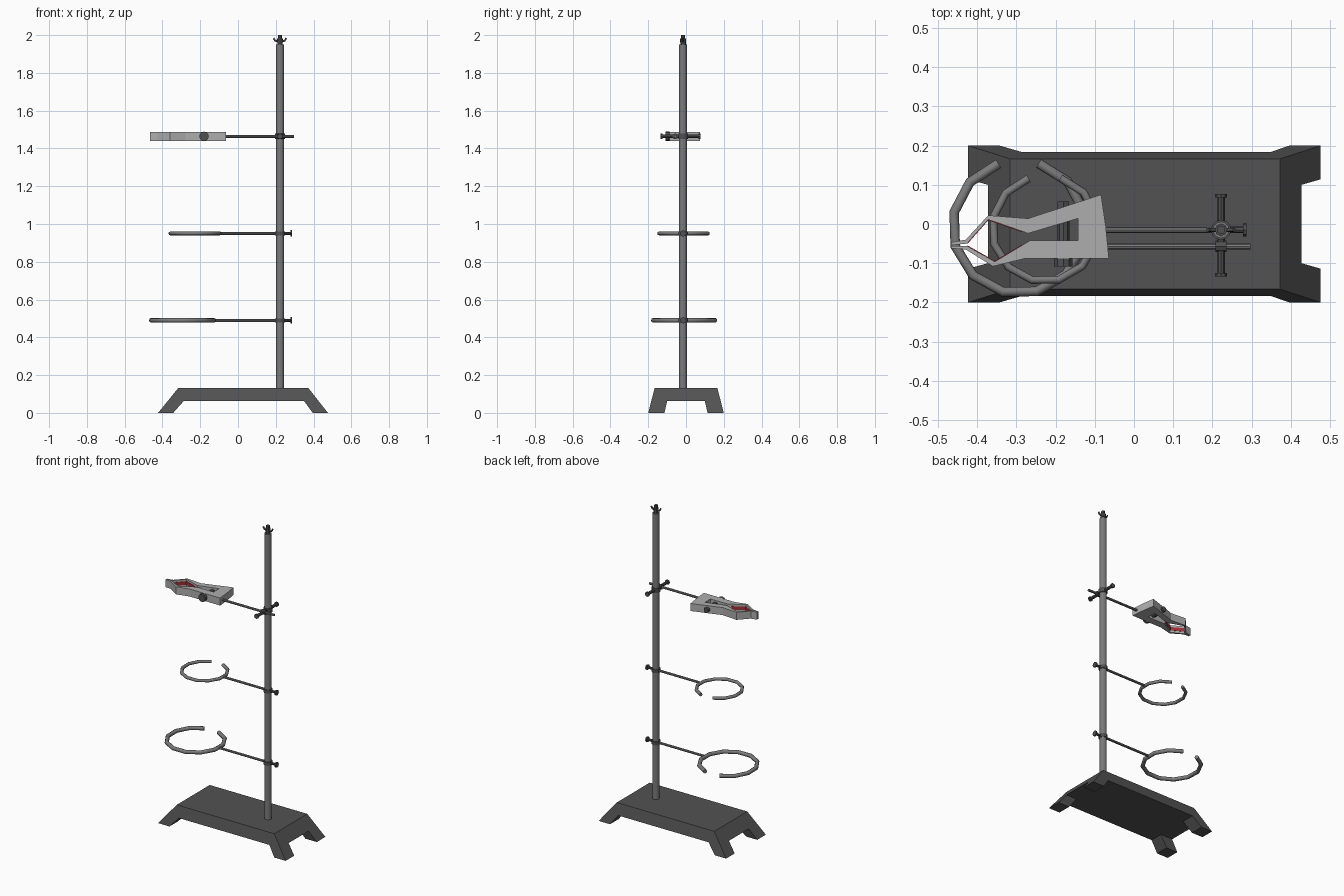
import bpy, bmesh
from math import radians, cos, sin
from mathutils import Vector

if "Cube" in bpy.data.objects:
    bpy.data.objects.remove(bpy.data.objects["Cube"])

PX, PY = 0.222, -0.015      # pole axis


def colour(name, r, g, b):
    m = bpy.data.materials.new(name)
    m.diffuse_color = (r, g, b, 1)
    m.use_nodes = True
    m.node_tree.nodes["Principled BSDF"].inputs["Base Color"].default_value = m.diffuse_color
    return m


IRON = colour("dark_iron", .085, .085, .085)
STEEL = colour("steel", .2, .2, .2)
ALLOY = colour("clamp_alloy", .42, .42, .42)
BLACK = colour("black_fitting", .08, .08, .08)
RED = colour("red_lining", .35, .03, .04)


def finish(name, bm, mat):
    bmesh.ops.recalc_face_normals(bm, faces=bm.faces)
    me = bpy.data.meshes.new(name)
    bm.to_mesh(me)
    bm.free()
    ob = bpy.data.objects.new(name, me)
    bpy.context.collection.objects.link(ob)
    me.materials.append(mat)
    return ob


def loft(name, low, high, z0, z1, mat):
    """Closed solid between two outlines with equal point counts."""
    bm = bmesh.new()
    a = [bm.verts.new((x, y, z0)) for x, y in low]
    b = [bm.verts.new((x, y, z1)) for x, y in high]
    n = len(a)
    bm.faces.new(a)
    bm.faces.new(b)
    for i in range(n):
        j = (i + 1) % n
        bm.faces.new((a[i], a[j], b[j], b[i]))
    return finish(name, bm, mat)


def rect(x0, x1, y0, y1):
    return [(x0, y0), (x1, y0), (x1, y1), (x0, y1)]


def rod(name, p, q, r, sides=8, mat=STEEL):
    p, q = Vector(p), Vector(q)
    d = q - p
    bm = bmesh.new()
    bmesh.ops.create_cone(bm, cap_ends=True, segments=sides, radius1=r,
                          radius2=r, depth=d.length)
    ob = finish(name, bm, mat)
    ob.rotation_mode = 'QUATERNION'
    ob.rotation_quaternion = d.to_track_quat('Z', 'Y')
    ob.location = (p + q) / 2
    return ob


def tube(name, pts, r, mat=STEEL):
    cu = bpy.data.curves.new(name, 'CURVE')
    cu.dimensions = '3D'
    cu.bevel_depth = r
    cu.bevel_resolution = 2
    cu.use_fill_caps = True
    sp = cu.splines.new('POLY')
    sp.points.add(len(pts) - 1)
    for sp_pt, co in zip(sp.points, pts):
        sp_pt.co = (*co, 1)
    cu.materials.append(mat)
    ob = bpy.data.objects.new(name, cu)
    bpy.context.collection.objects.link(ob)
    return ob


# Base: tapered block, with a channel cut each way to leave four feet
base = loft("base", rect(-.423, .476, -.2, .2), rect(-.316, .372, -.166, .166), 0, .132, IRON)
for name, low, high in (
        ("cross_channel", rect(-.398, .442, -.4, .4), rect(-.288, .35, -.4, .4)),
        ("long_channel", rect(-.7, .7, -.128, .128), rect(-.7, .7, -.1, .1))):
    cutter = loft(f"cutter_{name}", low, high, -.062, .062, IRON)
    mod = base.modifiers.new(name, 'BOOLEAN')
    mod.operation = 'DIFFERENCE'
    mod.solver = 'EXACT'
    mod.object = cutter
    cutter.hide_render = True
    cutter.hide_viewport = True

# Pole
rod("pole", (PX, PY, .12), (PX, PY, 1.95), .021, 12)

# Wing nut finial
rod("finial_neck", (PX, PY, 1.945), (PX, PY, 1.965), .014, 8, BLACK)
rod("finial_nut", (PX, PY, 1.96), (PX, PY, 1.982), .016, 8, BLACK)
rod("finial_tip", (PX, PY, 1.98), (PX, PY, 2.0), .011, 8, BLACK)
for name, s in (("left", -1), ("right", 1)):
    tube(f"finial_wing_{name}", [(PX + s * .008, PY, 1.966), (PX + s * .025, PY, 1.97),
                                 (PX + s * .034, PY, 1.984)], .005, BLACK)

# Open support rings with arms, collars and tightening screws
for name, z, cx, cy, R, r in (("lower", .49, -.293, -.008, .17, .0125),
                              ("upper", .95, -.227, -.012, .135, .01)):
    pts = []
    for i in range(12):
        a = radians(108 + i * (325 / 11))
        pts.append((cx + R * cos(a), cy + R * sin(a), z))
    tube(f"{name}_ring", pts, r)
    rod(f"{name}_ring_arm", (cx + R - .006, PY, z), (PX, PY, z), .0075)
    rod(f"{name}_ring_collar", (PX, PY, z - .011), (PX, PY, z + .011), .026, 12, BLACK)
    rod(f"{name}_ring_screw", (PX, PY, z), (PX + .057, PY, z), .008, 8, BLACK)
    rod(f"{name}_ring_screw_head", (PX + .056, PY, z), (PX + .065, PY, z), .017, 8, BLACK)

# Clamp jaws: flat outlines extruded upward
Z0, Z1, ZC = 1.44, 1.488, 1.464
upper = [(-.467, -.047), (-.429, -.04), (-.372, .022), (-.27, .014), (-.084, .075),
         (-.072, -.006), (-.143, -.006), (-.143, .014), (-.27, -.024), (-.339, 0),
         (-.372, .011), (-.426, -.05), (-.467, -.054)]
lower = [(-.467, -.056), (-.426, -.056), (-.355, -.096), (-.265, -.042), (-.143, -.042),
         (-.143, -.006), (-.072, -.006), (-.064, -.088), (-.278, -.088), (-.36, -.108),
         (-.429, -.065), (-.467, -.062)]
loft("clamp_jaw_back", upper, upper, Z0, Z1, ALLOY)
loft("clamp_jaw_front", lower, lower, Z0, Z1, ALLOY)

# Narrow red grip linings along the inside of the jaws
for name, path, off in (("back", [(-.424, -.048), (-.372, .011), (-.339, 0), (-.285, -.019)], -.002),
                        ("front", [(-.424, -.057), (-.355, -.096), (-.285, -.054)], .002)):
    outline = path + [(x, y + off) for x, y in reversed(path)]
    loft(f"grip_lining_{name}", outline, outline, Z0 + .013, Z1 - .013, RED)

# Bolt that squeezes the jaws
BX = -.18
rod("clamp_bolt", (BX, -.1, ZC), (BX, .045, ZC), .015, 8, BLACK)
rod("clamp_bolt_nut", (BX, .03, ZC), (BX, .057, ZC), .017, 6, BLACK)
rod("clamp_bolt_knob", (BX, -.108, ZC), (BX, -.088, ZC), .025, 10, BLACK)

# Clamp rod and the holder that fixes it to the pole
AY = -.057
rod("clamp_rod", (-.075, AY, ZC), (.297, AY, ZC), .0075)
rod("holder_collar", (PX, PY, ZC - .014), (PX, PY, ZC + .014), .026, 12, BLACK)
rod("holder_sleeve", (PX - .014, AY, ZC), (PX + .014, AY, ZC), .015, 8, BLACK)
for name, y0, y1, s in (("back", PY, .07, 1), ("front", PY, -.128, -1)):
    rod(f"holder_screw_{name}", (PX, y0, ZC), (PX, y1, ZC), .0095, 8, BLACK)
    rod(f"holder_screw_head_{name}", (PX, y1 - s * .003, ZC), (PX, y1 + s * .006, ZC), .015, 8, BLACK)
